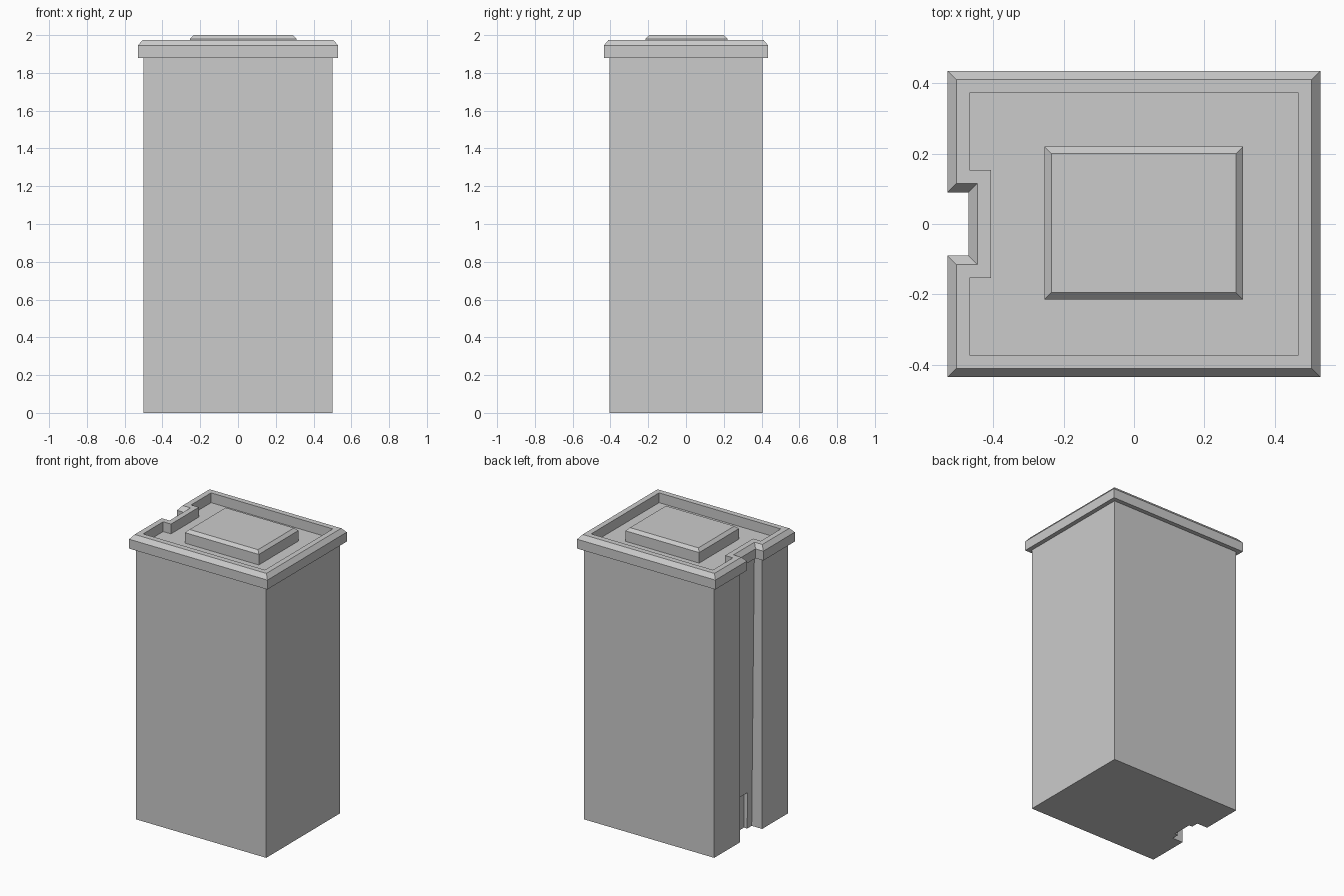
import bpy, bmesh

if "Cube" in bpy.data.objects:
    bpy.data.objects.remove(bpy.data.objects["Cube"])


def loft(name, rings):
    """Closed solid skinned through rings of equal point count."""
    bm = bmesh.new()
    loops = [[bm.verts.new(p) for p in ring] for ring in rings]
    for a, b in zip(loops, loops[1:]):
        for i in range(len(a)):
            j = (i + 1) % len(a)
            bm.faces.new((a[i], a[j], b[j], b[i]))
    bm.faces.new(loops[0][::-1])
    bm.faces.new(loops[-1])
    bmesh.ops.recalc_face_normals(bm, faces=bm.faces)
    mesh = bpy.data.meshes.new(name)
    bm.to_mesh(mesh)
    bm.free()
    obj = bpy.data.objects.new(name, mesh)
    bpy.context.collection.objects.link(obj)
    return obj


def notched_ring(inset, z, deepen=0.0):
    """Building outline with an entrance groove in its left side."""
    x, y = 0.53 - inset, 0.435 - inset
    w, n = 0.09 + inset, -0.47 + inset + deepen
    return [(px, py, z) for px, py in (
        (-x, -y), (x, -y), (x, y), (-x, y),
        (-x, w), (n, w), (n, -w), (-x, -w))]


def rect_ring(x0, x1, y0, y1, z):
    return [(x0, y0, z), (x1, y0, z), (x1, y1, z), (x0, y1, z)]


# Tower body, overhanging chamfered parapet and sunken roof
tower = loft("tower", [
    notched_ring(0.03, 0.0, 0.02),
    notched_ring(0.03, 1.88),
    notched_ring(0.0, 1.88),
    notched_ring(0.0, 1.945),
    notched_ring(0.025, 1.975),
    notched_ring(0.063, 1.975),
    notched_ring(0.063, 1.907),
])

# Doorway recess at the foot of the groove
cutter = loft("doorway_cutter", [
    rect_ring(-0.46, -0.395, -0.07, 0.07, z) for z in (-0.1, 0.25)])
cutter.hide_render = True
cutter.hide_set(True)
cut = tower.modifiers.new("doorway", 'BOOLEAN')
cut.operation = 'DIFFERENCE'
cut.solver = 'EXACT'
cut.object = cutter

# Chamfered roof block
loft("roof_block", [
    rect_ring(-0.255 + d, 0.31 - d, -0.215 + d, 0.22 - d, z)
    for d, z in ((0, 1.9), (0, 1.98), (0.02, 2.0))])
